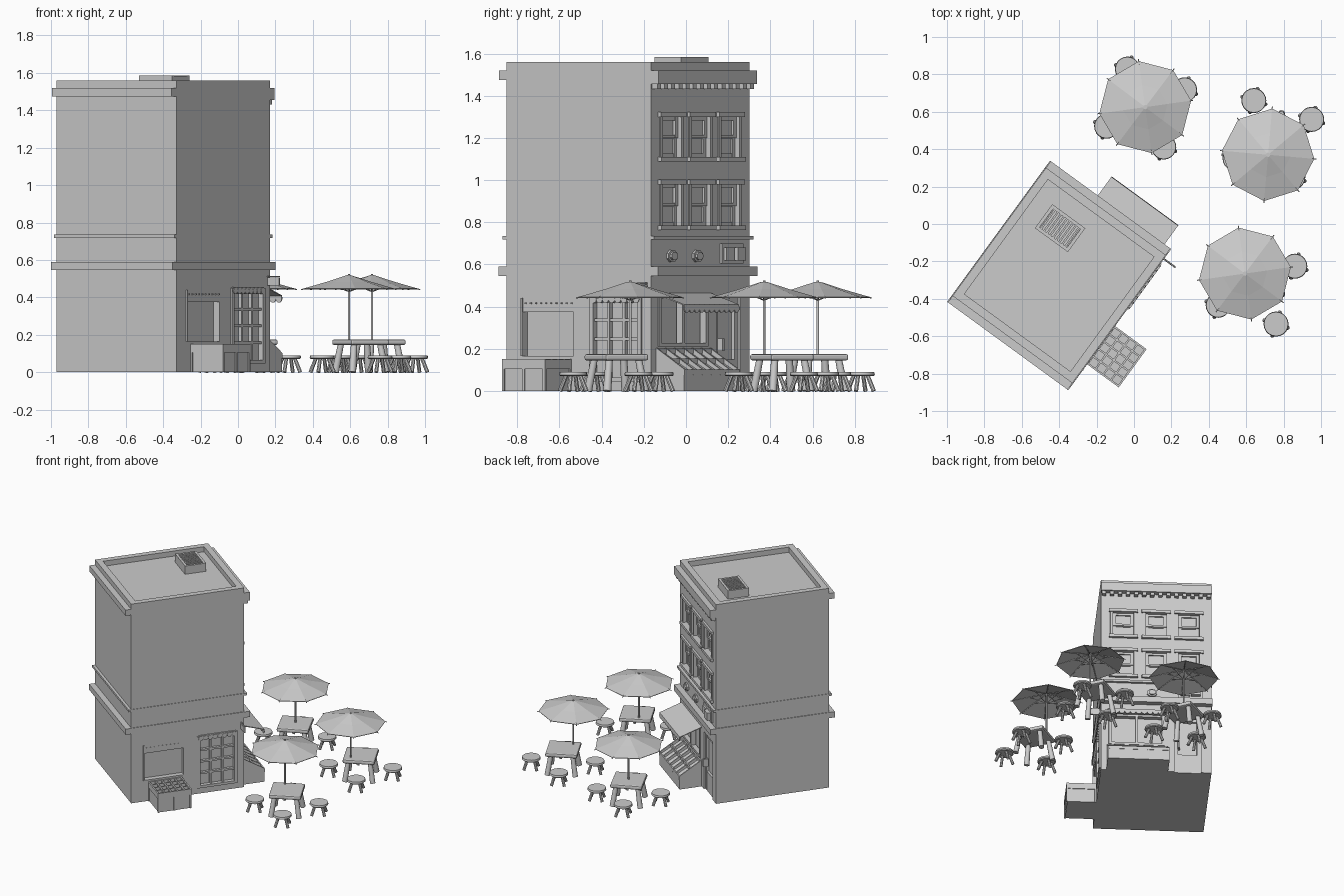
import bpy, bmesh
from math import sin, cos, pi, radians
from mathutils import Matrix, Vector

if "Cube" in bpy.data.objects:
    bpy.data.objects.remove(bpy.data.objects["Cube"])

# Building frame: +x is the side wall with the crate, +y is the shop facade
B = Matrix.Translation((-0.40, -0.275, 0)) @ Matrix.Rotation(radians(-36.1), 4, 'Z')
HX, HY = 0.396, 0.424


def finish(name, bm, M, smooth=False):
    bmesh.ops.recalc_face_normals(bm, faces=bm.faces[:])
    me = bpy.data.meshes.new(name)
    bm.to_mesh(me)
    bm.free()
    ob = bpy.data.objects.new(name, me)
    bpy.context.collection.objects.link(ob)
    ob.matrix_world = M
    if smooth:
        bpy.context.view_layer.objects.active = ob
        ob.select_set(True)
        bpy.ops.object.shade_smooth_by_angle(angle=radians(40))
        ob.select_set(False)
    return ob


def add_box(bm, x0, x1, y0, y1, z0, z1):
    m = Matrix.Translation(((x0 + x1) / 2, (y0 + y1) / 2, (z0 + z1) / 2)) @ \
        Matrix.Diagonal((x1 - x0, y1 - y0, z1 - z0, 1))
    bmesh.ops.create_cube(bm, size=1, matrix=m)


def boxes(name, items, M=B):
    bm = bmesh.new()
    for b in items:
        add_box(bm, *b)
    return finish(name, bm, M)


def add_rod(bm, a, b, r0, r1=None, n=10):
    a, b = Vector(a), Vector(b)
    d = b - a
    m = Matrix.Translation((a + b) / 2) @ d.to_track_quat('Z', 'Y').to_matrix().to_4x4()
    bmesh.ops.create_cone(bm, cap_ends=True, segments=n, radius1=r0,
                          radius2=r0 if r1 is None else r1, depth=d.length, matrix=m)


def prism(name, profile, x0, x1, M=B):
    """Extrude a (y, z) profile along x."""
    bm = bmesh.new()
    f = bm.faces.new([bm.verts.new((x0, y, z)) for y, z in profile])
    g = bmesh.ops.extrude_face_region(bm, geom=[f])
    bmesh.ops.translate(bm, vec=(x1 - x0, 0, 0),
                        verts=[v for v in g['geom'] if isinstance(v, bmesh.types.BMVert)])
    return finish(name, bm, M)


# Main block with recesses for roof, windows, shop front, doors
COLS, ROWS = (-0.235, 0, 0.235), ((0.785, 0.98), (1.11, 1.30))
cuts = [(x - .075, x + .075, HY - .03, HY + .1, z0, z1) for x in COLS for z0, z1 in ROWS]
cuts += [(-HX + .045, HX - .045, -HY + .045, HY - .045, 1.52, 1.7),
         (-.06, .34, HY - .04, HY + .1, .21, .46),
         (-.32, -.13, HY - .03, HY + .1, -.1, .45),
         (HX - .02, HX + .1, .085, .355, .05, .44),
         (HX - .04, HX + .1, -.33, -.03, .165, .375)]
cutter = boxes("recess_cutter", cuts)
cutter.hide_render = True
cutter.hide_set(True)
walls = boxes("building_walls", [(-HX, HX, -HY, HY, 0, 1.56)])
mod = walls.modifiers.new("recesses", 'BOOLEAN')
mod.object = cutter
mod.solver = 'EXACT'

# Horizontal bands and cornice
boxes("lower_band", [(-HX - .005, HX + .005, -HY - .043, HY + .043, .545, .59)])
boxes("upper_band", [(-HX - .004, HX + .004, -HY - .02, HY + .02, .718, .735)])
boxes("cornice", [(-HX, HX, HY - .01, HY + .043, 1.455, 1.52),
                  (-HX, HX, -HY - .043, -HY + .01, 1.475, 1.52)])
boxes("cornice_blocks", [(x - .014, x + .014, HY - .005, HY + .032, 1.432, 1.456)
                         for x in [-.375 + i * .75 / 13 for i in range(14)]])

# Roof vent with slats
vx, vy = -.145, .207
boxes("roof_vent", [(vx - .109, vx + .109, vy + s * .07 - .009, vy + s * .07 + .009, 1.515, 1.585) for s in (-1, 1)] +
      [(vx + s * .1 - .009, vx + s * .1 + .009, vy - .07, vy + .07, 1.515, 1.584) for s in (-1, 1)] +
      [(vx - .09, vx + .09, vy - .065, vy + .065, 1.515, 1.555)])
boxes("roof_vent_slats", [(x - .005, x + .005, vy - .065, vy + .065, 1.553, 1.578)
                          for x in [vx - .08 + i * .02 for i in range(9)]])

# Facade windows: jambs, lintel, sill and two sashes each
trim, sash = [], []
for x in COLS:
    for z0, z1 in ROWS:
        trim += [(x + s * .084 - .01, x + s * .084 + .01, HY - .01, HY + .006, z0, z1) for s in (-1, 1)]
        trim += [(x - .104, x + .104, HY - .01, HY + .016, z1, z1 + .022),
                 (x - .104, x + .104, HY - .01, HY + .02, z0 - .022, z0)]
        zm = (z0 + z1) / 2
        for a, b, y in ((z0, zm + .006, HY - .022), (zm - .006, z1, HY - .014)):
            sash += [(x + s * .064 - .011, x + s * .064 + .011, y - .012, y, a, b) for s in (-1, 1)]
            sash += [(x - .06, x + .06, y - .012, y - .001, c, c + .016) for c in (a, b - .016)]
boxes("window_trim", trim)
boxes("window_sashes", sash)

# Small wall lamps and a vent box between the bands
bm = bmesh.new()
for x in (.235, .03):
    for r, y1 in ((.03, .012), (.02, .022)):
        m = Matrix.Translation((x, HY + y1 / 2, .64)) @ Matrix.Diagonal((1.3, 1, 1, 1)) @ \
            Matrix.Rotation(pi / 2, 4, 'X') @ Matrix.Rotation(pi / 8, 4, 'Z')
        bmesh.ops.create_cone(bm, cap_ends=True, segments=8, radius1=r, radius2=r, depth=y1, matrix=m)
finish("wall_lamps", bm, B)
boxes("wall_vent", [(-.33, -.16, HY - .01, HY + .012, .605, .70),
                    (-.315, -.25, HY, HY + .04, .62, .68), (-.24, -.175, HY, HY + .025, .62, .68)])

# Shop window frame, door and door details
boxes("shop_window_frame", [(x - .01, x + .01, HY - .03, HY + .006, .21, .46) for x in (-.05, .14, .33)] +
      [(-.06, .34, HY - .03, HY + .005, z, z + .018) for z in (.21, .442)])
boxes("front_door", [(x - .014, x + .014, HY - .03, HY - .012, 0, .45) for x in (-.306, -.144)] +
      [(-.3, -.15, HY - .03, HY - .013, z0, z1) for z0, z1 in ((0, .15), (.42, .45))] +
      [(-.17, -.155, HY - .02, HY + .018, .19, .25)])

# Striped awning with scalloped valance
N, ax0, ax1 = 11, -.085, .357
w = (ax1 - ax0) / N
bm = bmesh.new()
for i in range(N):
    a = ax0 + i * w
    top = [bm.verts.new(p) for p in ((a, HY, .465), (a + w, HY, .465))]
    e0, e1 = bm.verts.new((a, .59, .41)), bm.verts.new((a + w, .59, .41))
    bm.faces.new((top[0], top[1], e1, e0))
    arc = [bm.verts.new((a + w / 2 + w / 2 * cos(t * pi / 6), .592, .39 - .018 * sin(t * pi / 6)))
           for t in range(7)]
    bm.faces.new([e0, e1] + arc)
bmesh.ops.remove_doubles(bm, verts=bm.verts[:], dist=1e-4)
aw = finish("awning", bm, B)
aw.modifiers.new("thickness", 'SOLIDIFY').thickness = .006

# Sloped produce stand
prism("produce_stand", [(HY - .01, 0), (.59, 0), (.59, .085), (HY - .01, .185)], ax0, ax1)
for i in range(7):
    x = ax0 + (ax1 - ax0 - .01) * i / 6
    prism("stand_divider", [(HY, .17), (.593, .075), (.593, .102), (HY, .205)], x, x + .01)
for y, z in ((.583, .078), (.50, .13), (HY, .178)):
    boxes("stand_rail", [(ax0, ax1, y, y + .01, z, z + .024)])

# Side glazed door with 3 x 4 panes and scalloped trim
boxes("side_door_frame", [(HX - .02, HX + .01, y - .012, y + .012, .045, .45) for y in (.08, .36)] +
      [(HX - .02, HX + .01, .08, .36, z, z + .02) for z in (.045, .435)] +
      [(HX - .025, HX + .001, y - .007, y + .007, .06, .44) for y in (.175, .265)] +
      [(HX - .025, HX, .08, .36, z, z + .014) for z in (.15, .24, .33)])
bm = bmesh.new()
for i in range(8):
    y = .095 + i * .25 / 7
    add_rod(bm, (HX - .005, y, .435), (HX + .014, y, .435), .018, n=12)
finish("side_door_scallops", bm, B)

# Hanging side sign board, and the rod over the serving hatch
boxes("blade_board", [(HX + .005, HX + .08, .396, .406, .462, .505), (HX - .01, HX + .083, .398, .404, .508, .514)])
boxes("hatch_rod", [(HX - .005, HX + .008, -.335, -.328, .165, .44)] +
      [(HX - .005, HX + .006, y - .004, y + .004, .412, .42) for y in [-.31 + i * .03 for i in range(10)]])

# Side crate with compartments
cx0, cx1, cy0, cy1 = HX, .61, -.296, -.043
boxes("crate_body", [(cx0, cx1 - .006, cy0 + .006, cy1 - .006, 0, .115)])
boxes("crate_dividers", [(cx0, cx1, y, y + .01, .105, .15) for y in [cy0 + i * (cy1 - cy0 - .01) / 5 for i in range(6)]] +
      [(x, x + .01, cy0, cy1, .105, .151) for x in [cx0 + i * (cx1 - cx0 - .01) / 4 for i in range(5)]])
boxes("crate_posts", [(cx1 - .012, cx1, y, y + .014, 0, .11) for y in (cy0, -.177, cy1 - .014)] +
      [(cx0, cx0 + .012, y, y + .014, 0, .11) for y in (cy0, cy1 - .014)])


# Umbrella: eight-sided canopy, ribs, pole
def umbrella(x, y, rot):
    M = Matrix.Translation((x, y, 0)) @ Matrix.Rotation(radians(rot), 4, 'Z')
    bm = bmesh.new()
    ang = [i * pi / 4 for i in range(8)]
    rings = [[bm.verts.new((r * cos(a), r * sin(a), z)) for a in ang]
             for r, z in ((.012, .518), (.12, .483), (.248, .446))]
    bm.faces.new(rings[0])
    for p, q in zip(rings, rings[1:]):
        for i in range(8):
            bm.faces.new((p[i], p[i - 1], q[i - 1], q[i]))
    ob = finish("umbrella_canopy", bm, M)
    ob.modifiers.new("thickness", 'SOLIDIFY').thickness = .004
    bm = bmesh.new()
    for a in ang:
        add_rod(bm, (0, 0, .508), (.258 * cos(a), .258 * sin(a), .441), .003, n=6)
        add_rod(bm, (0, 0, .43), (.12 * cos(a), .12 * sin(a), .477), .0025, n=6)
    add_rod(bm, (0, 0, .16), (0, 0, .524), .006)
    finish("umbrella_pole_and_ribs", bm, M, True)


# Table with splayed legs and four round stools
def table_set(x, y, rot):
    M = Matrix.Translation((x, y, 0)) @ Matrix.Rotation(radians(rot), 4, 'Z')
    top = boxes("table_top", [(-.115, .115, -.115, .115, .145, .175)], M)
    bev = top.modifiers.new("round", 'BEVEL')
    bev.width, bev.segments = .01, 2
    bm = bmesh.new()
    for sx in (-1, 1):
        for sy in (-1, 1):
            add_rod(bm, (sx * .1, sy * .1, 0), (sx * .078, sy * .078, .15), .02, .017)
    finish("table_legs", bm, M, True)
    for k in range(4):
        a = k * pi / 2
        S = M @ Matrix.Translation((.23 * cos(a), .23 * sin(a), 0)) @ Matrix.Rotation(a + pi / 4, 4, 'Z')
        bm = bmesh.new()
        add_rod(bm, (0, 0, .07), (0, 0, .076), .06, .067, 20)
        add_rod(bm, (0, 0, .076), (0, 0, .09), .067, .064, 20)
        finish("stool_seat", bm, S, True)
        bm = bmesh.new()
        for j in range(4):
            c, s = cos(j * pi / 2), sin(j * pi / 2)
            add_rod(bm, (.066 * c, .066 * s, 0), (.035 * c, .035 * s, .074), .011, .01, 8)
        finish("stool_legs", bm, S, True)


for u, t in (((.06, .625, 8), (.062, .62, 25)),
             ((.717, .37, -5), (.745, .455, 27)),
             ((.593, -.265, 8), (.655, -.33, 27))):
    umbrella(*u)
    table_set(*t)
